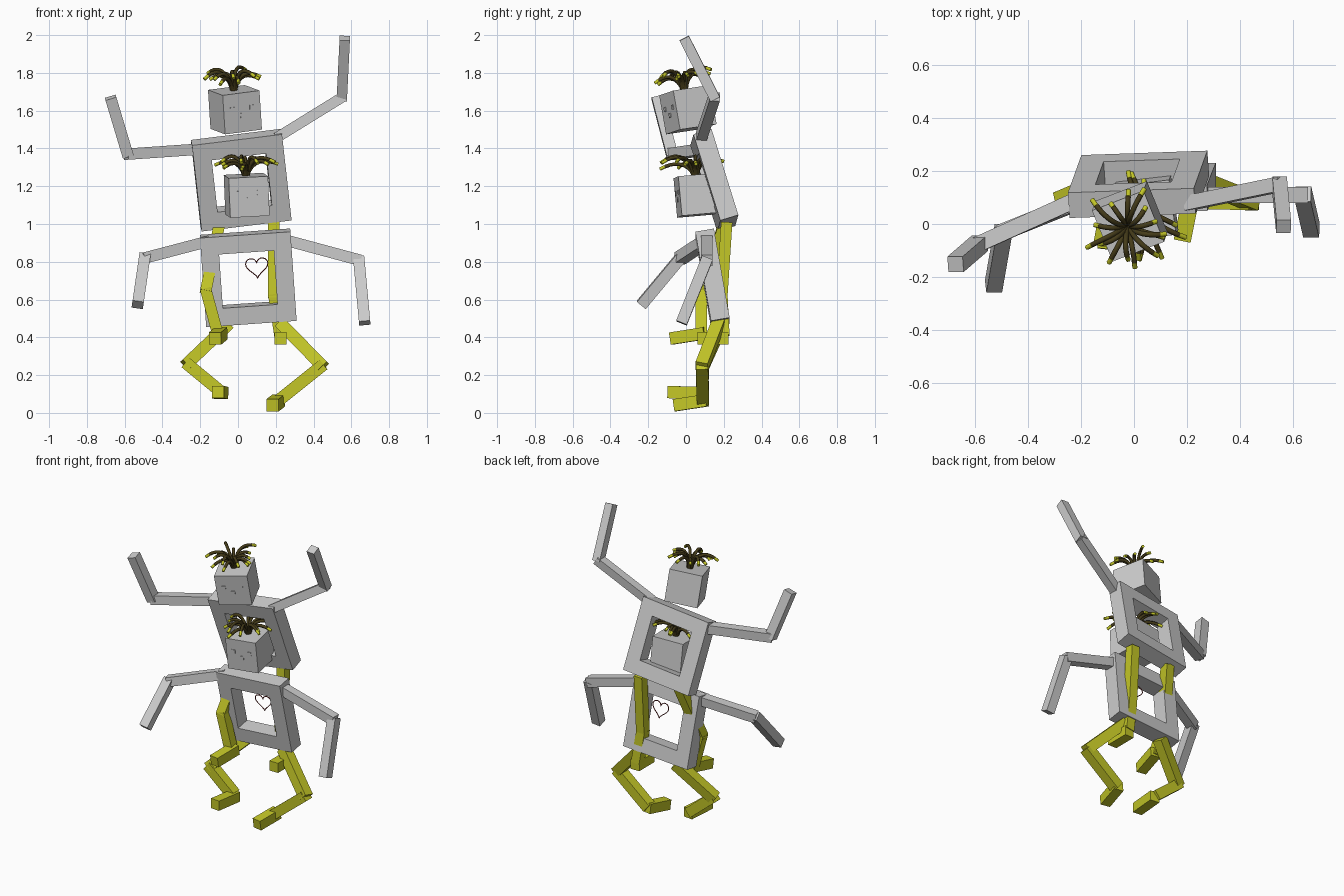
import bpy, bmesh, math, random
from mathutils import Vector, Matrix, Euler

if "Cube" in bpy.data.objects:
    bpy.data.objects.remove(bpy.data.objects["Cube"])

random.seed(4)


def material(name, rgb):
    m = bpy.data.materials.new(name)
    m.diffuse_color = (*rgb, 1)
    m.use_nodes = True
    m.node_tree.nodes["Principled BSDF"].inputs["Base Color"].default_value = m.diffuse_color
    return m


YELLOW = material("yellow", (0.55, 0.57, 0.02))
BROWN = material("dark_brown", (0.06, 0.045, 0.01))
RED = material("dark_red", (0.2, 0.02, 0.02))


def add(name, bm, matrix, mat=None):
    me = bpy.data.meshes.new(name)
    bmesh.ops.recalc_face_normals(bm, faces=bm.faces[:])
    bm.to_mesh(me)
    bm.free()
    ob = bpy.data.objects.new(name, me)
    ob.matrix_world = matrix
    if mat:
        me.materials.append(mat)
    bpy.context.collection.objects.link(ob)
    return ob


def pose(loc, deg):
    return Matrix.Translation(loc) @ Euler([math.radians(d) for d in deg]).to_matrix().to_4x4()


def box(name, size, matrix, mat=None):
    bm = bmesh.new()
    bmesh.ops.create_cube(bm, size=1)
    bmesh.ops.scale(bm, vec=size, verts=bm.verts)
    return add(name, bm, matrix, mat)


def beam(name, p, q, w=0.06, mat=None):
    # square bar between two joints, slightly overlapping at the ends
    p, q = Vector(p), Vector(q)
    d = q - p
    z = d.normalized()
    ref = Vector((0, 1, 0)) if abs(z.y) < 0.8 else Vector((0, 0, 1))
    x = ref.cross(z).normalized()
    y = z.cross(x)
    m = Matrix((x, y, z)).transposed().to_4x4()
    m.translation = (p + q) / 2
    return box(name, (w, w, d.length + 0.02), m, mat)


def limb(name, parts, joints, w, mat=None):
    for part, p, q in zip(parts, joints, joints[1:]):
        beam(f"{name}_{part}", p, q, w, mat)


def torso(name, matrix, s=0.24, h=0.145, t=0.05):
    # square frame with an open middle
    bm = bmesh.new()
    corners = [(-1, -1), (1, -1), (1, 1), (-1, 1)]
    out = [bm.verts.new((a * s, -t, b * s)) for a, b in corners]
    inn = [bm.verts.new((a * h, -t, b * h)) for a, b in corners]
    faces = [bm.faces.new((out[i], out[(i + 1) % 4], inn[(i + 1) % 4], inn[i])) for i in range(4)]
    ext = bmesh.ops.extrude_face_region(bm, geom=faces, use_keep_orig=True)
    bmesh.ops.translate(bm, vec=(0, 2 * t, 0),
                        verts=[v for v in ext["geom"] if isinstance(v, bmesh.types.BMVert)])
    add(name, bm, matrix)


def tube(name, lines, radius, mat, cyclic=False, matrix=Matrix()):
    cu = bpy.data.curves.new(name, "CURVE")
    cu.dimensions = "3D"
    cu.bevel_depth = radius
    cu.bevel_resolution = 1
    cu.use_fill_caps = True
    for pts in lines:
        sp = cu.splines.new("POLY")
        sp.points.add(len(pts) - 1)
        for pt, co in zip(sp.points, pts):
            pt.co = (*co, 1)
        sp.use_cyclic_u = cyclic
    ob = bpy.data.objects.new(name, cu)
    ob.matrix_world = matrix
    cu.materials.append(mat)
    bpy.context.collection.objects.link(ob)


def head(name, matrix, size=0.21):
    box(f"{name}_head", (size,) * 3, matrix)
    # two eyes and a mouth
    for part, x, z in (("left_eye", -0.055, 0.022), ("right_eye", 0.055, 0.022), ("mouth", 0, -0.015)):
        box(f"{name}_{part}", (0.024, 0.02, 0.024),
            matrix @ Matrix.Translation((x, -size / 2 + 0.006, z)))
    # drooping strands of hair with yellow tips
    strands, tips = [], []
    n = 15
    for i in range(n):
        a = math.tau * i / n + random.uniform(-0.2, 0.2)
        r = random.uniform(0.10, 0.18)
        h = random.uniform(0.08, 0.125)
        pts = []
        for k in range(9):
            t = k / 8
            b = a + 0.25 * t * math.sin(i * 2.1)
            rad = 0.008 + r * t ** 1.3
            pts.append((rad * math.cos(b), rad * math.sin(b),
                        size / 2 - 0.01 + h * math.sin(math.pi * 0.72 * t ** 0.8)))
        strands.append(pts[:8])
        tips.append(pts[7:])
    tube(f"{name}_hair", strands, 0.010, BROWN, matrix=matrix)
    tube(f"{name}_hair_tips", tips, 0.0095, YELLOW, matrix=matrix)


# torsos and heads
torso("upper_torso", pose((0.017, 0.15, 1.232), (17, -7, 2)))
torso("lower_torso", pose((0.054, 0.14, 0.715), (10, -4, 0)))
head("upper", pose((-0.016, 0.01, 1.605), (8, -7, 21)))
head("lower", pose((0.046, 0.06, 1.152), (5, -3, 7)))

# arms: shoulder, elbow, hand
ARM = ("upper_arm", "forearm")
limb("upper_left", ARM, [(-0.22, 0.09, 1.395), (-0.585, -0.075, 1.37), (-0.672, -0.15, 1.66)], 0.06)
limb("upper_right", ARM, [(0.21, 0.08, 1.46), (0.55, 0.15, 1.67), (0.565, -0.005, 1.975)], 0.055)
limb("lower_left", ARM, [(-0.17, 0.10, 0.905), (-0.495, -0.03, 0.82), (-0.53, -0.23, 0.58)], 0.06)
limb("lower_right", ARM, [(0.25, 0.11, 0.915), (0.64, 0.11, 0.81), (0.67, -0.02, 0.485)], 0.06)

# legs: hip, knee, ankle
LEG = ("thigh", "shin")
limb("upper_left", LEG, [(-0.10, 0.20, 0.99), (-0.17, 0.08, 0.65), (-0.105, 0.08, 0.41)], 0.06, YELLOW)
limb("upper_right", LEG, [(0.19, 0.215, 1.0), (0.19, 0.19, 0.62), (0.22, 0.20, 0.42)], 0.06, YELLOW)
limb("lower_left", LEG, [(-0.06, 0.18, 0.46), (-0.27, 0.09, 0.26), (-0.10, 0.085, 0.12)], 0.065, YELLOW)
limb("lower_right", LEG, [(0.23, 0.17, 0.47), (0.445, 0.085, 0.25), (0.22, 0.09, 0.07)], 0.065, YELLOW)

# feet: heel, toe
for name, heel, toe in (
        ("upper_left_foot", (-0.09, 0.09, 0.42), (-0.12, -0.07, 0.395)),
        ("upper_right_foot", (0.225, 0.215, 0.395), (0.225, 0.07, 0.395)),
        ("lower_left_foot", (-0.085, 0.09, 0.105), (-0.105, -0.085, 0.11)),
        ("lower_right_foot", (0.215, 0.10, 0.065), (0.185, -0.05, 0.042))):
    beam(name, heel, toe, 0.065, YELLOW)

# thin heart outline hanging inside the lower torso
heart = []
for i in range(32):
    t = math.tau * i / 32
    heart.append((0.0037 * 16 * math.sin(t) ** 3, 0,
                  0.0037 * (13 * math.cos(t) - 5 * math.cos(2 * t) - 2 * math.cos(3 * t) - math.cos(4 * t))))
tube("heart", [heart], 0.003, RED, True, pose((0.10, 0.13, 0.775), (8, -4, 0)))
